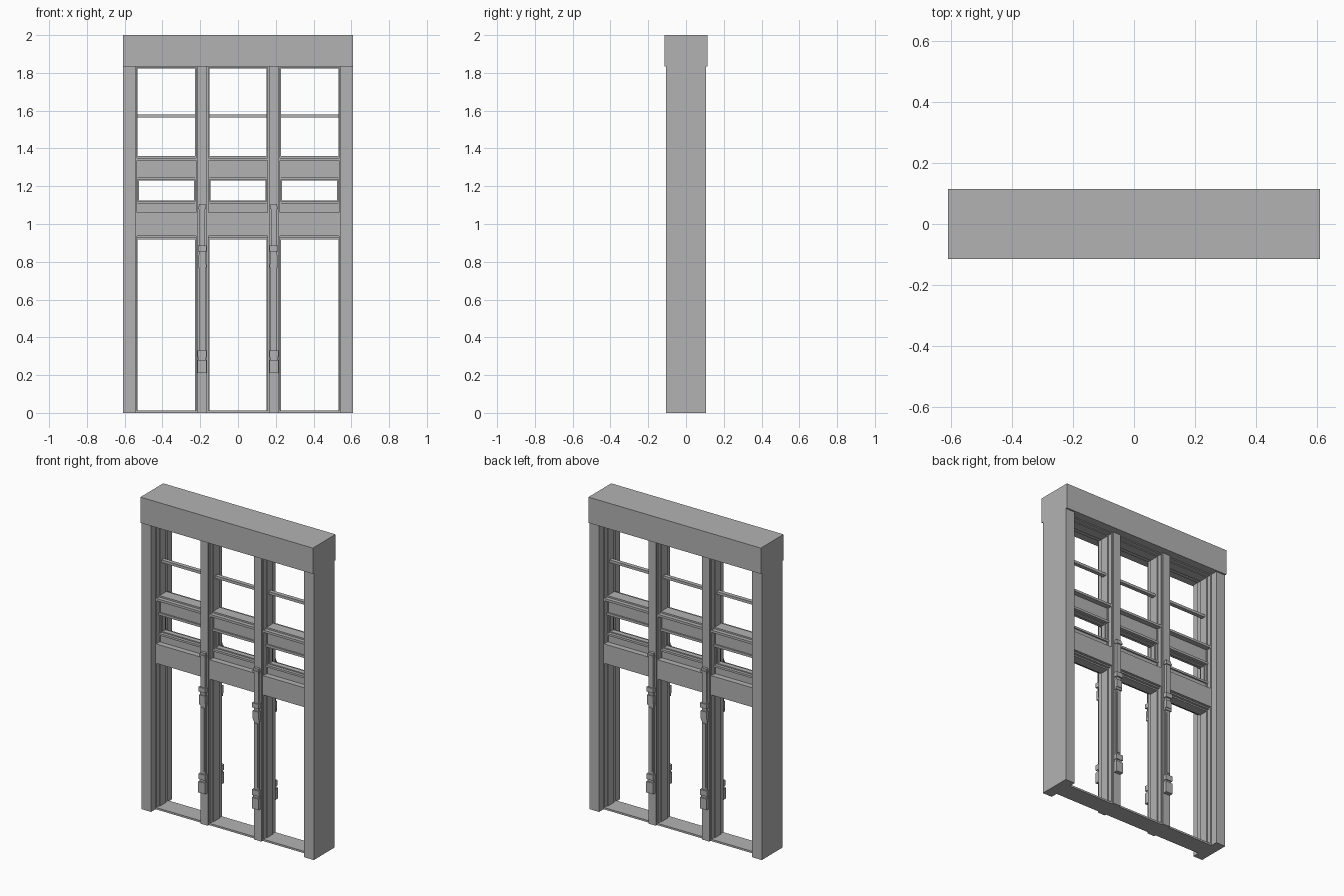
import bpy
import bmesh
from mathutils import Matrix

if "Cube" in bpy.data.objects:
    bpy.data.objects.remove(bpy.data.objects["Cube"], do_unlink=True)

STONE = (0.45, 0.45, 0.45, 1)
stone = bpy.data.materials.new("grey stone")
stone.use_nodes = True
stone.diffuse_color = STONE
stone.node_tree.nodes["Principled BSDF"].inputs["Base Color"].default_value = STONE

W, H = 0.61, 1.835            # half width, underside of header
BAY, POST = 0.326, 0.053      # clear bay width, mullion width
PITCH = BAY + POST
LINER, STOP = 0.006, 0.011    # stepped reveal thicknesses
OUTER, INNER = 0.06, 0.03     # stepped reveal half depths


def box(bm, x, y, z):
    """Add a box spanning the (low, high) pairs x, y, z."""
    size = [b - a for a, b in (x, y, z)]
    mid = [(a + b) / 2 for a, b in (x, y, z)]
    bmesh.ops.create_cube(bm, size=1, matrix=Matrix.Translation(mid) @ Matrix.Diagonal((*size, 1)))


def finish(bm, name):
    mesh = bpy.data.meshes.new(name)
    bm.to_mesh(mesh)
    bm.free()
    mesh.materials.append(stone)
    ob = bpy.data.objects.new(name, mesh)
    bpy.context.collection.objects.link(ob)
    return ob


def part(name, boxes):
    bm = bmesh.new()
    for b in boxes:
        box(bm, *b)
    return finish(bm, name)


def both(d):
    return (-d, d)


# Header beam and outer jambs
part("header", [(both(W), both(0.115), (H, 2))])
for side, s in (("left", 1), ("right", -1)):
    x = sorted((s * (W - 0.068), s * W))
    part(side + "_jamb", [(x, both(0.105), (0, H))])

# Bays: each a stepped reveal with spandrels, ledges and window frames
for name, k in (("right", -1), ("centre", 0), ("left", 1)):
    c = k * PITCH
    lo, hi = c - BAY / 2, c + BAY / 2
    full = (lo, hi)

    part(name + "_threshold", [(full, both(OUTER), (0, 0.012))])

    reveal = []
    for t, d in ((LINER, OUTER), (STOP, INNER)):
        reveal += [((lo, lo + t), both(d), (0.012, H)),
                   ((hi - t, hi), both(d), (0.012, H)),
                   (full, both(d), (H - t, H))]
    part(name + "_reveal", reveal)

    part(name + "_lower_spandrel", [
        (full, both(INNER), (0.918, 0.936)),
        (full, both(0.045), (0.927, 0.936)),
        (full, both(0.062), (0.936, 1.06)),
        (full, both(0.026), (1.06, 1.11)),
        (full, both(0.035), (1.105, 1.118)),
    ])
    part(name + "_small_window_frame", [
        (full, both(0.016), (1.118, 1.125)),
        (full, both(0.016), (1.23, 1.24)),
        ((lo, lo + 0.018), both(0.016), (1.118, 1.24)),
        ((hi - 0.018, hi), both(0.016), (1.118, 1.24)),
    ])
    part(name + "_upper_spandrel", [
        (full, both(0.036), (1.235, 1.25)),
        (full, both(0.026), (1.25, 1.335)),
        (full, both(0.06), (1.335, 1.35)),
        (full, both(0.035), (1.35, 1.36)),
    ])
    part(name + "_glazing_bar", [(full, both(0.013), (1.563, 1.58))])

# Mullions with slender pilasters on both faces: half width, front depth, z range
PILASTER = [
    (0.024, 0.097, (0.21, 0.28)),
    (0.020, 0.088, (0.28, 0.295)),
    (0.024, 0.095, (0.295, 0.33)),
    (0.017, 0.084, (0.33, 0.77)),
    (0.010, 0.089, (0.345, 0.755)),
    (0.022, 0.090, (0.77, 0.785)),
    (0.020, 0.094, (0.785, 0.835)),
    (0.017, 0.087, (0.835, 0.855)),
    (0.023, 0.096, (0.855, 0.885)),
    (0.016, 0.088, (0.885, 1.08)),
    (0.021, 0.094, (1.08, 1.092)),
    (0.018, 0.090, (1.092, 1.107)),
]
for name, s in (("left", 1), ("right", -1)):
    c = s * PITCH / 2
    part(name + "_mullion", [((c - POST / 2, c + POST / 2), both(0.072), (0, H))])
    for face, f in (("front", -1), ("back", 1)):
        part(f"{name}_{face}_pilaster", [
            ((c - w, c + w), sorted((f * 0.07, f * d)), z) for w, d, z in PILASTER])
